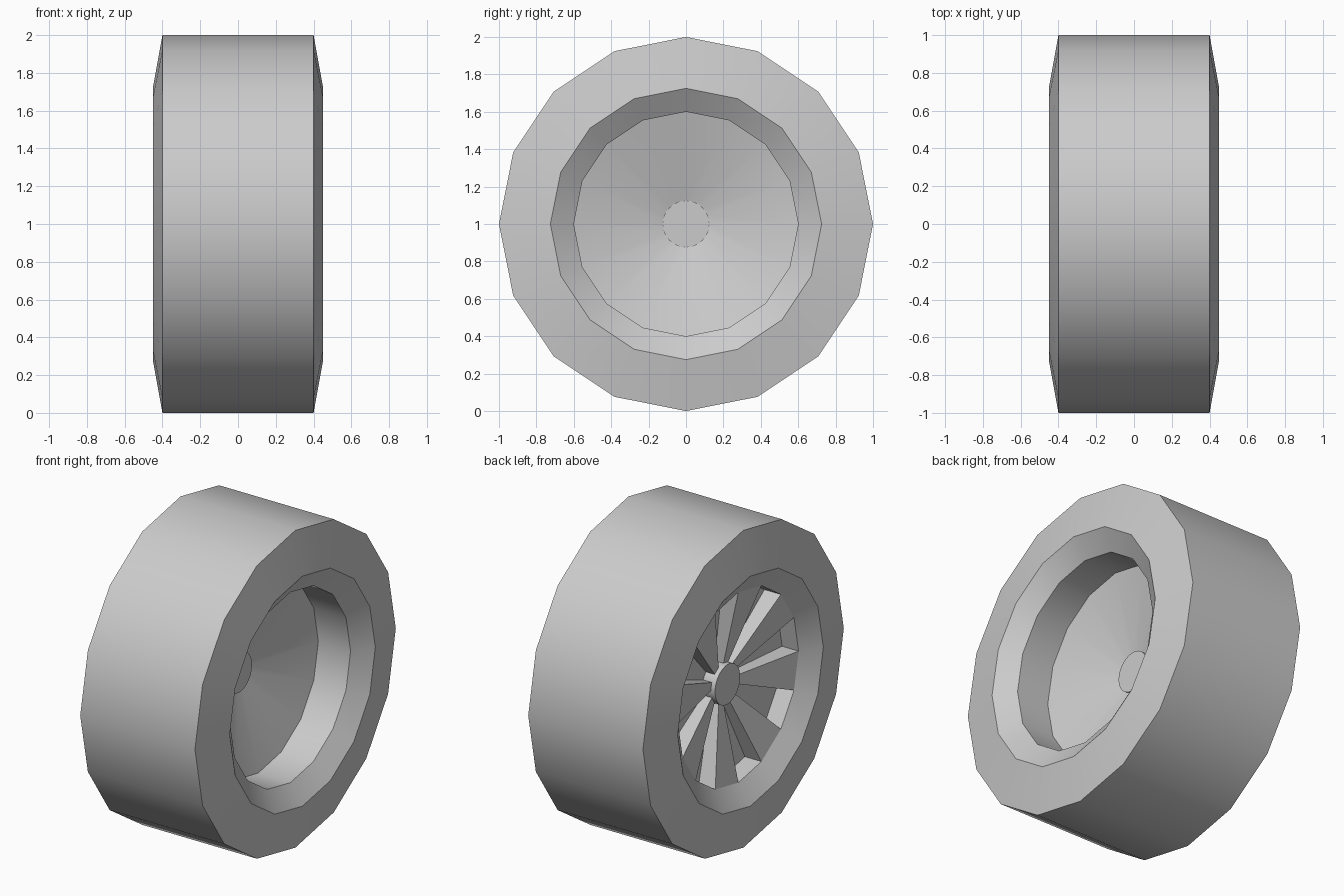
import bpy
import bmesh
from math import cos, sin, pi

SIDES = 16

cube = bpy.data.objects.get("Cube")
if cube:
    bpy.data.objects.remove(cube, do_unlink=True)

grey = bpy.data.materials.new("plain grey")
grey.use_nodes = True
grey.diffuse_color = (0.6, 0.6, 0.6, 1)
grey.node_tree.nodes["Principled BSDF"].inputs["Base Color"].default_value = (0.6, 0.6, 0.6, 1)


def point(profile_point, step, sides=SIDES):
    """Place an (x, radius) profile point at an angular step around the axle."""
    x, r = profile_point
    a = 2 * pi * step / sides
    return (x, r * cos(a), 1 + r * sin(a))


def add_face(bm, points):
    bm.faces.new([bm.verts.new(p) for p in points])


def add_strip(bm, profile, step, sides=SIDES):
    """One facet of a turned profile."""
    for p, q in zip(profile, profile[1:]):
        add_face(bm, [point(p, step, sides), point(p, step + 1, sides),
                      point(q, step + 1, sides), point(q, step, sides)])


def finish(bm, name):
    bmesh.ops.remove_doubles(bm, verts=bm.verts, dist=0.0001)
    mesh = bpy.data.meshes.new(name)
    bm.to_mesh(mesh)
    bm.free()
    mesh.materials.append(grey)
    ob = bpy.data.objects.new(name, mesh)
    bpy.context.collection.objects.link(ob)
    bpy.ops.object.select_all(action="DESELECT")
    ob.select_set(True)
    bpy.context.view_layer.objects.active = ob
    bpy.ops.object.shade_smooth_by_angle(angle=pi / 6)
    return ob


def turned(name, profile, sides=SIDES):
    bm = bmesh.new()
    for step in range(sides):
        add_strip(bm, profile, step, sides)
    return bm


# Tyre: flat tread with slightly conical side walls
finish(turned("tyre", [(-0.45, 0.725), (-0.4, 1), (0.4, 1), (0.45, 0.725)]), "tyre")

# Deep dish on the left side of the rim
finish(turned("rim_dish", [(0.45, 0.725), (0.365, 0.6), (0.14, 0.6), (0, 0.12)]), "rim_dish")

# Bevelled lip around the spokes
finish(turned("rim_lip", [(-0.365, 0.6), (-0.45, 0.725)]), "rim_lip")

# Spokes alternating with recessed wedges
front_in, front_out = (-0.26, 0.12), (-0.365, 0.6)
floor_in, floor_out = (-0.2, 0.12), (-0.25, 0.6)
bm = bmesh.new()
for step in range(SIDES):
    if step % 2 == 0:
        add_strip(bm, [front_in, front_out], step)
    else:
        add_strip(bm, [floor_in, floor_out, front_out], step)
        wall = [front_in, front_out, floor_out, floor_in]
        add_face(bm, [point(p, step) for p in reversed(wall)])
        add_face(bm, [point(p, step + 1) for p in wall])
finish(bm, "spokes")

# Hub running through the wheel, capped at both ends
bm = turned("hub", [(-0.29, 0.125), (0.01, 0.125)], 32)
bmesh.ops.remove_doubles(bm, verts=bm.verts, dist=0.0001)
bmesh.ops.holes_fill(bm, edges=bm.edges)
bmesh.ops.recalc_face_normals(bm, faces=bm.faces)
finish(bm, "hub")
